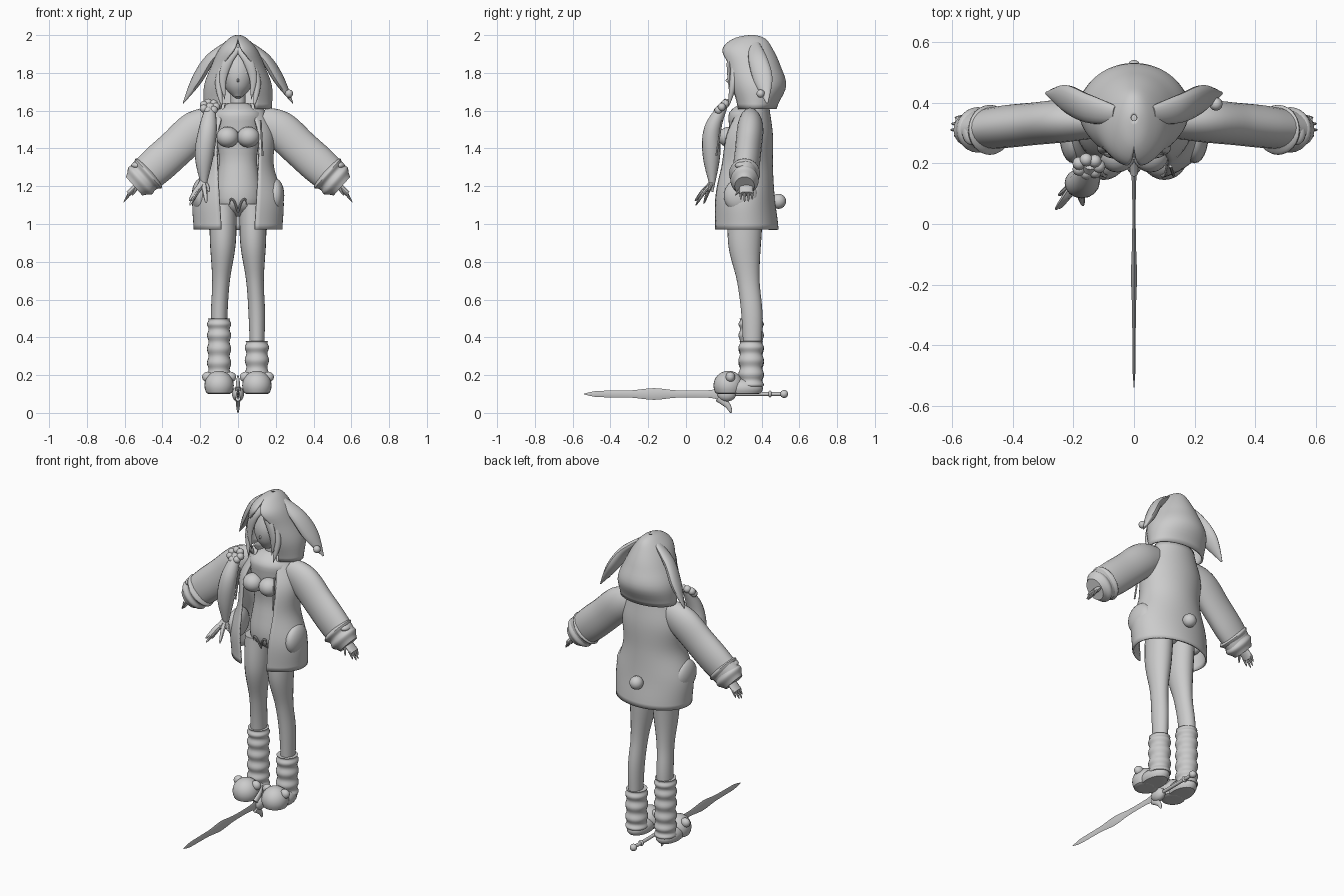
import bpy, bmesh, math, random
from mathutils import Vector, Matrix

if "Cube" in bpy.data.objects:
    bpy.data.objects.remove(bpy.data.objects["Cube"], do_unlink=True)

GREY = (0.6, 0.6, 0.6, 1)
material = bpy.data.materials.new("plain grey")
material.use_nodes = True
material.diffuse_color = GREY
material.node_tree.nodes["Principled BSDF"].inputs["Base Color"].default_value = GREY
parts = []
SIDEWAYS, DEPTH, UP = Vector((1, 0, 0)), Vector((0, 1, 0)), Vector((0, 0, 1))


def finish(bm, name):
    bmesh.ops.recalc_face_normals(bm, faces=bm.faces)
    mesh = bpy.data.meshes.new(name)
    bm.to_mesh(mesh)
    bm.free()
    mesh.materials.append(material)
    part = bpy.data.objects.new(name, mesh)
    bpy.context.collection.objects.link(part)
    parts.append(part)
    return part


def profile(*knots):
    """Return a smooth curve through evenly spaced knots, numbers or vectors."""
    def curve(t):
        last = len(knots) - 1
        index = min(int(t * last), last - 1)
        u = t * last - index
        before, start, end, after = (knots[max(0, min(last, index + k))] for k in (-1, 0, 1, 2))
        slope_in, slope_out = (end - before) / 2, (after - start) / 2
        ease = u * u * (3 - 2 * u)
        return (start + (end - start) * ease + slope_in * (u * (1 - u) * (1 - u))
                - slope_out * (u * u * (1 - u)))
    return curve


def even(t):
    return 1


def taper(t):
    return math.sqrt(1 - t)


def leaf(t):
    return math.sin(math.pi * (t * 0.8 + 0.2))


def skin(bm, rings, closed):
    for low, high in zip(rings, rings[1:]):
        count = len(low)
        for i in range(count if closed else count - 1):
            j = (i + 1) % count
            bm.faces.new((low[i], low[j], high[j], high[i]))


def tube(name, points, wide, deep, shape=even, axis=SIDEWAYS, sides=16, steps=24, flip=1):
    """Sweep an ellipse along a path; wide lies along the axis, shape scales it."""
    path = profile(*[Vector((flip * x, y, z)) for x, y, z in points])
    axis = Vector((flip * axis.x, axis.y, axis.z))
    spine = [path(i / steps) for i in range(steps + 1)]
    bm, rings = bmesh.new(), []
    for i, centre in enumerate(spine):
        along = (spine[min(i + 1, steps)] - spine[max(i - 1, 0)]).normalized()
        across = (axis - along * axis.dot(along)).normalized()
        other = along.cross(across)
        size = max(shape(i / steps), 0.05)
        ring = []
        for k in range(sides):
            angle = math.tau * k / sides
            offset = across * wide * math.cos(angle) + other * deep * math.sin(angle)
            ring.append(bm.verts.new(centre + offset * size))
        rings.append(ring)
    skin(bm, rings, True)
    bm.faces.new(rings[0])
    bm.faces.new(rings[-1])
    return finish(bm, name)


def garment(name, low, high, rise, front, back, half, gap, steps=24, sides=48):
    """Loft an open-fronted cloth shell; every measure is a curve over height."""
    bm, rings = bmesh.new(), []
    for step in range(steps + 1):
        t = step / steps
        reach, middle = (back(t) - front(t)) / 2, (back(t) + front(t)) / 2
        opening = math.asin(max(0, min(0.9, gap(t) / half(t))))
        ring = []
        for k in range(sides + 1):
            angle = opening + (math.tau - 2 * opening) * k / sides
            ring.append(bm.verts.new((half(t) * math.sin(angle), middle - reach * math.cos(angle),
                                      low + (high - low) * rise(t))))
        rings.append(ring)
    skin(bm, rings, False)
    bmesh.ops.remove_doubles(bm, verts=bm.verts, dist=0.0005)
    part = finish(bm, name)
    cloth = part.modifiers.new("cloth thickness", "SOLIDIFY")
    cloth.thickness = 0.01
    cloth.offset = -1


def ball(name, place, size, floor=0, segments=24):
    bm = bmesh.new()
    bmesh.ops.create_uvsphere(bm, u_segments=segments, v_segments=segments // 2, radius=1,
                              matrix=Matrix.Translation(place) @ Matrix.Diagonal((*size, 1)))
    for vert in bm.verts:
        vert.co.z = max(vert.co.z, floor)
    return finish(bm, name)


# Torso, neck and head
tube("torso", [(0, .32, 1.04), (0, .33, 1.64)], .125, .1,
     profile(.3, .9, 1, .9, .8, .9, 1, 1, .4), sides=32)
tube("neck", [(0, .34, 1.6), (0, .34, 1.74)], .04, .04)
tube("head", [(0, .28, 1.67), (0, .36, 1.95)], .087, .095, profile(.2, .7, 1, 1, .8, .2), sides=32)
ball("nose", (0, .22, 1.76), (.006, .01, .01), segments=12)

# Jacket and domed hood, both open at the front
garment("jacket", .97, 1.64, lambda t: t,
        front=profile(.14, .14, .16, .19, .27), back=profile(.49, .47, .46, .46, .44),
        half=profile(.235, .24, .19, .19, .13), gap=profile(.09, .1, .11, .11, .07))
garment("hood", 1.61, 2, lambda t: math.sin(t * math.pi / 2),
        front=profile(.26, .22, .2, .19, .25, .34), back=profile(.48, .53, .5, .46, .42, .36),
        half=profile(.18, .18, .14, .1, .05, .01), gap=profile(.09, .1, .08, .02, 0, 0))
ball("bunny_tail", (0, .49, 1.12), (.04, .04, .04))

for flip, side in ((1, "left"), (-1, "right")):
    def limb(name, points, wide, deep, shape=even, axis=SIDEWAYS, sides=16, steps=24):
        tube(side + "_" + name, points, wide, deep, shape, axis, sides, steps, flip)

    def lump(name, place, size, floor=0):
        x, y, z = place
        ball(side + "_" + name, (flip * x, y, z), size, floor)

    lump("bust", (.055, .23, 1.46), (.06, .06, .055))
    lump("pocket", (.2, .29, 1.15), (.045, .09, .09))
    lump("eye", (.035, .235, 1.8), (.016, .006, .01))
    limb("drawstring", [(.12, .19, 1.55), (.13, .16, 1.36)], .005, .005, sides=8)

    # Drooping hood ears
    limb("hood_ear", [(.06, .36, 1.95), (.15, .38, 1.87), (.22, .41, 1.76), (.29, .43, 1.64)],
         .05, .026, profile(.6, 1, 1, .1), Vector((.3, 1, 0)))

    # Sleeves with a rumpled cuff
    limb("sleeve", [(.12, .34, 1.54), (.22, .34, 1.5), (.33, .33, 1.4), (.43, .32, 1.31), (.52, .31, 1.23)],
         .07, .1, profile(.8, 1, 1, 1, .9), DEPTH, sides=24)
    limb("cuff", [(.46, .31, 1.28), (.55, .31, 1.2)], .075, .095,
         profile(.8, 1.1, .9, 1, .8, .7), DEPTH, sides=24)
    lump("cuff_button", (.535, .3, 1.31), (.03, .04, .02))

    # Hands
    limb("palm", [(.51, .32, 1.23), (.58, .32, 1.16)], .036, .015, axis=DEPTH)
    for finger in range(4):
        y = .29 + .02 * finger
        short = abs(finger - 1.4) / 80
        limb("finger_" + "abcd"[finger], [(.57, y, 1.17), (.61 - short, y, 1.11 + short)],
             .009, .009, taper, DEPTH, sides=8, steps=6)
    limb("thumb", [(.53, .3, 1.2), (.56, .26, 1.15)], .01, .01, taper, DEPTH, sides=8, steps=6)

    # Legs
    limb("leg", [(.08, .32, 1.1), (.08, .31, .9), (.09, .33, .7), (.1, .35, .5), (.1, .35, .2)],
         .072, .092, profile(1, .95, .65, .6, .45), sides=24)

    # Slouched leg warmers, one taller than the other
    top, folds = (.38, 4) if flip > 0 else (.5, 6)
    limb("leg_warmer", [(.1, .345, .14), (.1, .345, top)], .06, .063,
         lambda t: 1 + math.sin(math.tau * folds * t) / 14, sides=24, steps=48)

    # Animal slippers with round ears
    lump("slipper_toe", (.1, .225, .145), (.078, .08, .078), .1)
    lump("slipper_heel", (.1, .3, .13), (.068, .108, .055), .1)
    for inner_outer in (-1, 1):
        lump("slipper_ear", (.1 + .06 * inner_outer, .235, .19), (.03, .025, .028))

    # Locks of hair framing the face
    limb("fringe", [(0, .25, 1.93), (.05, .23, 1.87), (.08, .23, 1.77), (.07, .235, 1.66)], .026, .013, leaf)
    limb("side_lock", [(.06, .26, 1.9), (.1, .25, 1.75), (.085, .225, 1.62)], .022, .02, leaf)

    # Curled trim at the front of the hips
    limb("trim_curl", [(0, .23, 1.06), (.02, .215, 1.12), (.04, .215, 1.13), (.045, .22, 1.1)],
         .006, .006, leaf, DEPTH, sides=8)

# Ponytail over the right shoulder, splitting into loose tips
tube("ponytail", [(-.145, .2, 1.63), (-.16, .14, 1.5), (-.18, .135, 1.35), (-.18, .14, 1.17)],
     .048, .045, profile(.5, 1, 1, .1))
chance = random.Random(4)
for lock in "abcdefgh":
    tip = Vector((chance.uniform(-.28, -.14), chance.uniform(.04, .14), chance.uniform(1.07, 1.2)))
    root, bend = Vector((-.175, .14, 1.4)), Vector((-.185, .14, 1.24))
    tube("ponytail_tip_" + lock, [root, bend, bend.lerp(tip, .6), tip], .022, .016, taper, sides=8)

# Scrunchie and the small bow on the left ear
for puff in range(7):
    angle = math.tau * puff / 7
    lift = .022 * math.sin(angle)
    ball("scrunchie_puff", (-.15 + .034 * math.cos(angle), .19 + lift, 1.62 + lift), [.022] * 3, segments=12)
ball("ear_bow", (.27, .395, 1.69), [.022] * 3, segments=12)

# Sword lying between the feet
tube("sword_blade", [(0, -.54, .1), (0, .2, .1)], .022, .007,
     profile(.1, .7, .8, .9, 1.4, .9, .8, 1, 1.8), UP, sides=4, steps=32)
ball("sword_guard", (0, .215, .1), (.032, .05, .04))
for way in (-1, 1):
    tube("guard_prong", [(0, .17, .1 + way * .02), (0, .22, .1 + way * .06), (0, .24, .1 + way * .1)],
         .022, .014, taper, DEPTH)
tube("sword_grip", [(0, .24, .1), (0, .51, .1)], .01, .01, axis=UP)
ball("grip_ring", (0, .445, .1), (.018, .01, .018))
ball("sword_pommel", (0, .519, .1), [.021] * 3)

# Smooth shading with crisp hard edges
bpy.ops.object.select_all(action="DESELECT")
for part in parts:
    part.select_set(True)
bpy.context.view_layer.objects.active = parts[0]
bpy.ops.object.shade_smooth_by_angle(angle=math.radians(40))
